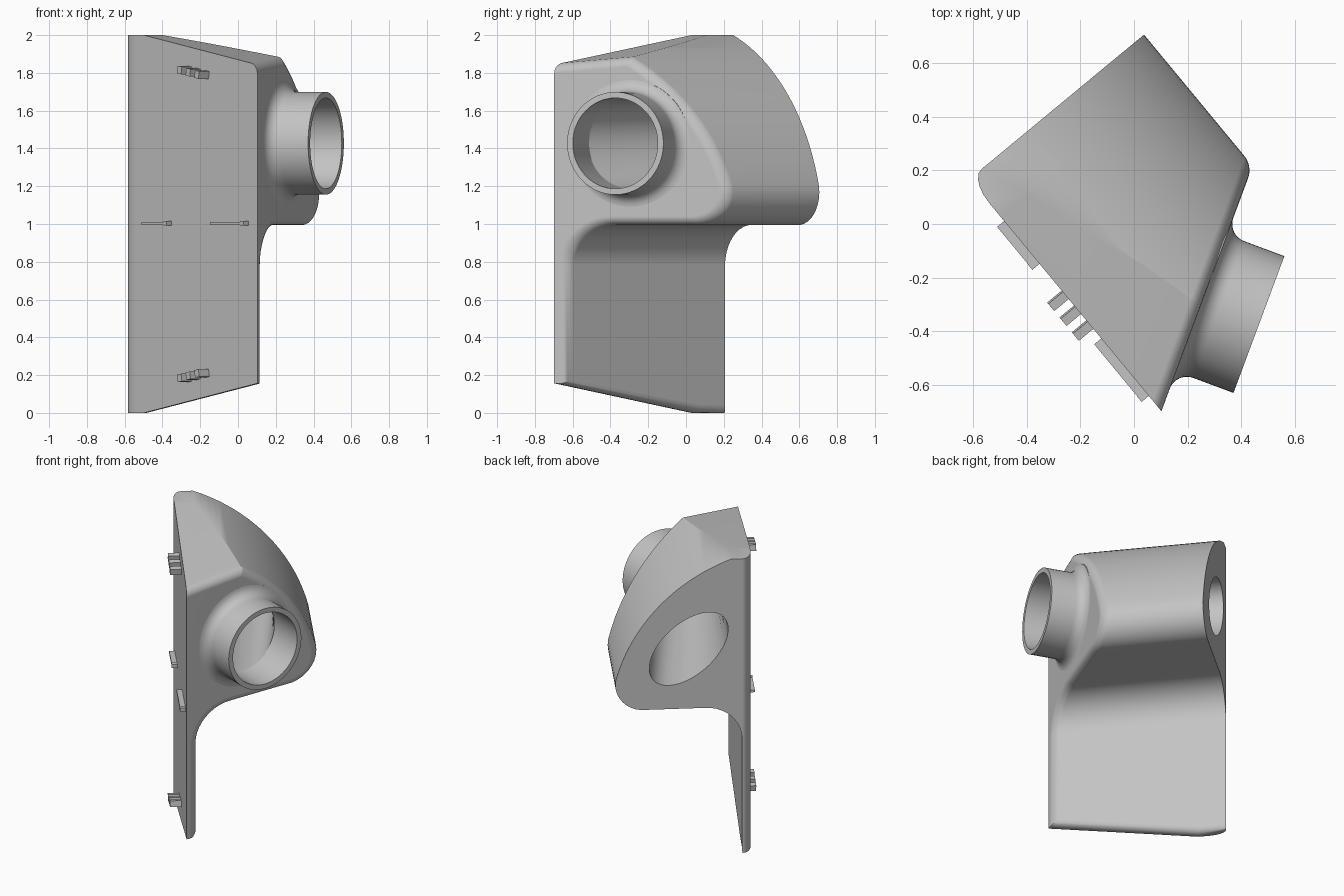
import bpy, bmesh
from math import sin, cos, atan2, pi, radians
from mathutils import Vector, Matrix

if "Cube" in bpy.data.objects:
    bpy.data.objects.remove(bpy.data.objects["Cube"], do_unlink=True)

# Local frame: x along the wall plate, y away from the plate, z up
TURN = Matrix.Rotation(-radians(50.4), 4, 'Z')
FRONT, BACK, SIDE = -0.366, -0.305, -0.52
SLOPE = 0.166
AXIS = Vector((cos(pi / 6), sin(pi / 6), 0))       # spout direction
ACROSS = Vector((-sin(pi / 6), cos(pi / 6), 0))    # along the slanted side
FOOT = Vector((0.388, 0.006, 1.427))               # spout centre on that side
UP = Vector((0, 0, 1))

grey = bpy.data.materials.new("plain_grey")
grey.use_nodes = True
grey.diffuse_color = (0.55, 0.55, 0.55, 1)
grey.node_tree.nodes["Principled BSDF"].inputs["Base Color"].default_value = (0.55, 0.55, 0.55, 1)


def make(name, bm):
    bmesh.ops.recalc_face_normals(bm, faces=bm.faces)
    bm.transform(TURN)
    mesh = bpy.data.meshes.new(name)
    bm.to_mesh(mesh)
    bm.free()
    mesh.materials.append(grey)
    ob = bpy.data.objects.new(name, mesh)
    bpy.context.collection.objects.link(ob)
    return ob


def smooth(ob):
    bpy.ops.object.select_all(action='DESELECT')
    bpy.context.view_layer.objects.active = ob
    ob.select_set(True)
    bpy.ops.object.shade_smooth_by_angle(angle=radians(30))


def arc(p, q, bulge, n):
    """Points from p to q, bulging to the right of travel."""
    p, q = Vector(p), Vector(q)
    half = (q - p).length / 2
    along = (q - p).normalized()
    right = Vector((along.y, -along.x))
    th = 2 * atan2(bulge, half)
    r = half / sin(th)
    mid = (p + q) / 2
    return [mid + along * r * sin(th * t) + right * r * (cos(th * t) - cos(th))
            for t in (2 * i / n - 1 for i in range(n + 1))]


def cut(bm, co, no):
    """Remove everything beyond a plane and close the opening."""
    bmesh.ops.bisect_plane(bm, geom=bm.verts[:] + bm.edges[:] + bm.faces[:], dist=1e-5,
                           plane_co=co, plane_no=no, clear_outer=True)
    bmesh.ops.holes_fill(bm, edges=[e for e in bm.edges if e.is_boundary], sides=0)


def loft(rings, caps=False, wrap=False):
    bm = bmesh.new()
    rows = [[bm.verts.new(p) for p in ring] for ring in rings]
    n = len(rows[0])
    pairs = list(zip(rows, rows[1:])) + ([(rows[-1], rows[0])] if wrap else [])
    for a, b in pairs:
        for i in range(n):
            j = (i + 1) % n
            bm.faces.new((a[i], a[j], b[j], b[i]))
    if caps:
        bm.faces.new(rows[0])
        bm.faces.new(rows[-1])
    return bm


def spout_ring(r, w, n=64):
    return [FOOT + AXIS * w + r * (ACROSS * cos(2 * pi * i / n) + UP * sin(2 * pi * i / n))
            for i in range(n)]


def oval_ring(x, n=64):
    ring = []
    for i in range(n):
        c, s = cos(2 * pi * i / n), sin(2 * pi * i / n)
        ring.append(Vector((x, 0.025 + 0.235 * c - 0.065 * s, 1.4 - 0.065 * c + 0.235 * s)))
    return ring


# Hood and plate: one side profile, extruded then trimmed
profile = [Vector((FRONT, 0)), Vector((BACK, 0))]
profile += arc((BACK, 0.78), (-0.08, 0.995), -0.0645, 10)
profile += arc((0.29, 0.995), (0.476, 1.2), 0.068, 10)
profile += arc((0.476, 1.2), (-0.237, 2), 0.13, 24)[1:]
profile.append(Vector((FRONT, 2)))
bm = bmesh.new()
end = bm.faces.new([bm.verts.new((SIDE, p.x, p.y)) for p in profile])
out = bmesh.ops.extrude_face_region(bm, geom=[end])
bmesh.ops.translate(bm, vec=(1.4, 0, 0), verts=[v for v in out["geom"] if isinstance(v, bmesh.types.BMVert)])
bmesh.ops.recalc_face_normals(bm, faces=bm.faces)
cut(bm, FOOT, AXIS)
cut(bm, (-0.34, 0, 2), (SLOPE, 0, 1))
cut(bm, (-0.34, 0, 0), (SLOPE, 0, -1))

# Rounded front corner of the plate
corner = [Vector((-0.406 - 0.114 * cos(t), -0.308 + (FRONT + 0.308) * sin(t)))
          for t in (pi / 2 * i / 5 for i in range(6))]
for a, b in zip(corner, corner[1:]):
    cut(bm, (a.x, a.y, 0), (b.y - a.y, a.x - b.x, 0))


# Soft edges around the slanted side and along the plate's lower back edge
def on_slant(v):
    return abs((v.co - FOOT).dot(AXIS)) < 1e-4


def soft(e):
    if all(on_slant(v) for v in e.verts):
        front = all(abs(v.co.y - FRONT) < 1e-4 for v in e.verts)
        low = all(v.co.z < 0.3 for v in e.verts)
        return not front and not low
    return all(abs(v.co.y - BACK) < 1e-4 and v.co.z < 0.3 for v in e.verts) and \
        abs(e.verts[0].co.x - e.verts[1].co.x) > 0.01


bmesh.ops.remove_doubles(bm, verts=bm.verts, dist=1e-4)
bmesh.ops.bevel(bm, geom=[e for e in bm.edges if soft(e)], offset=0.045, offset_type='OFFSET',
                segments=5, profile=0.5, affect='EDGES', clamp_overlap=False)
body = make("hood_and_plate", bm)

# Passage from the spout to the oval opening
cutter = make("passage_cutter", loft([spout_ring(0.24, 0.03), spout_ring(0.24, -0.02),
                                      oval_ring(SIDE), oval_ring(SIDE - 0.05)], caps=True))
cutter.hide_render = True
hole = body.modifiers.new("passage", 'BOOLEAN')
hole.operation, hole.solver, hole.object = 'DIFFERENCE', 'EXACT', cutter
bpy.context.view_layer.objects.active = body
bpy.ops.object.modifier_apply(modifier=hole.name)
bpy.data.objects.remove(cutter, do_unlink=True)
smooth(body)
body.modifiers.new("even_shading", 'WEIGHTED_NORMAL').keep_sharp = True

# Spout with flared foot
flare = [(p.x, p.y) for p in arc((0.335, 0), (0.272, 0.07), -0.019, 8)]
section = [(0.24, -0.004), (0.335, -0.03)] + flare + [(0.272, 0.228), (0.24, 0.228)]
smooth(make("spout", loft([spout_ring(r, w) for r, w in section], wrap=True)))


# Small pegs and ribs on the plate front
def block(name, centre, size, tilt=0):
    bm = bmesh.new()
    bmesh.ops.create_cube(bm, size=1)
    bm.transform(Matrix.Translation(centre) @ Matrix.Rotation(tilt, 4, 'Y') @ Matrix.Diagonal((*size, 1)))
    return make(name, bm)


for level, sign in (("upper", 1), ("lower", -1)):
    for i in range(3):
        x = 0.04 + 0.072 * i
        z = 1 + sign * (0.815 - 0.012 * i)
        block(f"{level}_peg_{i + 1}", (x, FRONT - 0.03, z), (0.035, 0.08, 0.04), sign * 0.165)
for side, a, b in (("left", -0.317, -0.111), ("right", 0.251, 0.528)):
    block(f"{side}_rib", ((a + b) / 2, FRONT - 0.012, 1.003), (b - a, 0.044, 0.016))
    block(f"{side}_rib_end", (b - 0.012, FRONT - 0.012, 1.003), (0.026, 0.046, 0.024))
